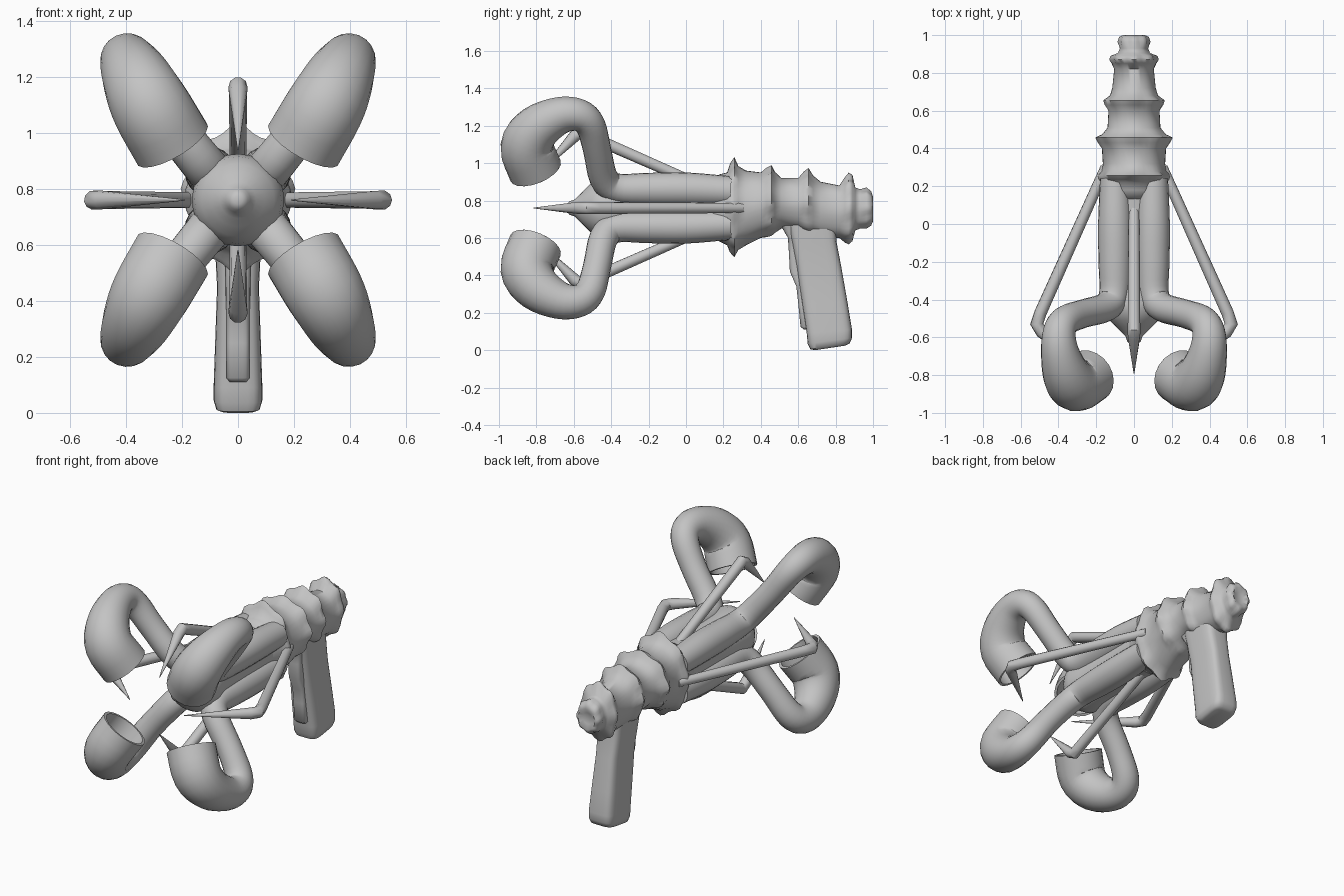
import bpy, bmesh, math
from mathutils import Vector

CZ = 0.76  # height of the barrel axis

metal = bpy.data.materials.new("plain grey")
metal.diffuse_color = (0.55, 0.55, 0.55, 1)


def loft(name, rings, angle=40):
    """Skin a list of equal-length rings and cap both ends."""
    bm = bmesh.new()
    rows = [[bm.verts.new(p) for p in ring] for ring in rings]
    n = len(rows[0])
    for a, b in zip(rows, rows[1:]):
        for i in range(n):
            bm.faces.new((a[i], a[(i + 1) % n], b[(i + 1) % n], b[i]))
    bm.faces.new(rows[0])
    bm.faces.new(rows[-1])
    bmesh.ops.recalc_face_normals(bm, faces=bm.faces)
    me = bpy.data.meshes.new(name)
    bm.to_mesh(me)
    bm.free()
    me.materials.append(metal)
    ob = bpy.data.objects.new(name, me)
    bpy.context.collection.objects.link(ob)
    bpy.ops.object.select_all(action='DESELECT')
    ob.select_set(True)
    bpy.context.view_layer.objects.active = ob
    bpy.ops.object.shade_smooth_by_angle(angle=math.radians(angle))
    return ob


def smooth_path(pts, steps):
    """Catmull-Rom through points of any dimension."""
    pts = [Vector(p) for p in pts]
    ext = [2 * pts[0] - pts[1]] + pts + [2 * pts[-1] - pts[-2]]
    out = []
    for a, b, c, d in zip(ext, ext[1:], ext[2:], ext[3:]):
        for k in range(steps):
            t = k / steps
            out.append(0.5 * (2 * b + (c - a) * t + (2 * a - 5 * b + 4 * c - d) * t * t
                              + (3 * b - a - 3 * c + d) * t ** 3))
    return out + [pts[-1]]


def sweep(pts, sides, wall=None, depth=0):
    """Rings along (x, y, z, radius) points; wall and depth hollow the end."""
    c = [Vector(p[:3]) for p in pts]
    up = Vector((0.3, 0.2, 1))
    rings, frames = [], []
    for i, p in enumerate(c):
        t = (c[min(i + 1, len(c) - 1)] - c[max(i - 1, 0)]).normalized()
        up = (up - t * up.dot(t)).normalized()
        frames.append((p, up.copy(), t.cross(up), pts[i][3]))
    if wall:
        frames += [(p, u, v, r - wall) for p, u, v, r in frames[:-depth - 1:-1]]
    for p, u, v, r in frames:
        rings.append([p + r * (u * math.cos(2 * math.pi * k / sides)
                               + v * math.sin(2 * math.pi * k / sides)) for k in range(sides)])
    return rings


# Four curled horns with open, flared mouths
HORN = [(0.10, 0.24, 0.09, 0.08), (0.10, 0.0, 0.10, 0.09), (0.10, -0.2, 0.10, 0.088),
        (0.105, -0.37, 0.105, 0.08), (0.15, -0.44, 0.16, 0.077), (0.27, -0.475, 0.31, 0.075),
        (0.36, -0.51, 0.44, 0.08), (0.395, -0.57, 0.495, 0.087), (0.393, -0.67, 0.495, 0.1),
        (0.36, -0.79, 0.43, 0.125), (0.31, -0.85, 0.33, 0.142), (0.235, -0.805, 0.20, 0.145)]
for sx, a in ((-1, "left"), (1, "right")):
    for sz, b in ((-1, "lower"), (1, "upper")):
        path = [(sx * x, y, CZ + sz * z, r) for x, y, z, r in smooth_path(HORN, 4)]
        loft(f"{b}_{a}_horn", sweep(path, 20, 0.016, 8), 50)

# Central core with a small nose
CORE = [(-0.635, 0.015), (-0.625, 0.035), (-0.595, 0.045), (-0.575, 0.065), (-0.545, 0.095),
        (-0.51, 0.13), (-0.47, 0.155), (-0.42, 0.165), (-0.34, 0.15), (0.1, 0.15), (0.25, 0.16)]
loft("core", sweep([(0, y, CZ, r) for y, r in CORE], 24), 50)

# Ribbed rear housing: y, half width, top, bottom, lobe strength
HOUSING = [(0.13, 0.15, 0.91, 0.61, 0), (0.18, 0.165, 0.94, 0.58, 0), (0.22, 0.175, 0.95, 0.56, 0),
           (0.235, 0.185, 0.99, 0.53, .03), (0.258, 0.185, 1.02, 0.51, .05),
           (0.28, 0.17, 0.98, 0.54, .02), (0.32, 0.165, 0.96, 0.56, 0),
           (0.40, 0.17, 0.95, 0.60, 0), (0.43, 0.185, 0.97, 0.61, .03),
           (0.457, 0.195, 0.98, 0.62, .05), (0.475, 0.165, 0.95, 0.63, .02),
           (0.51, 0.14, 0.92, 0.65, 0), (0.60, 0.135, 0.92, 0.64, 0),
           (0.63, 0.15, 0.95, 0.62, .03), (0.655, 0.155, 0.965, 0.61, .05),
           (0.68, 0.125, 0.93, 0.61, .02), (0.72, 0.115, 0.90, 0.60, 0),
           (0.82, 0.105, 0.88, 0.60, 0), (0.85, 0.115, 0.92, 0.58, .03),
           (0.87, 0.125, 0.94, 0.575, .05), (0.89, 0.12, 0.93, 0.59, .04),
           (0.905, 0.085, 0.87, 0.64, 0), (0.93, 0.075, 0.86, 0.65, 0),
           (0.965, 0.083, 0.865, 0.655, .05), (0.99, 0.075, 0.845, 0.67, .05),
           (1.0, 0.058, 0.82, 0.69, 0), (0.985, 0.035, 0.79, 0.72, 0)]
rings = []
for y, hx, top, bot, lobe in HOUSING:
    ring = []
    for k in range(40):
        t = 2 * math.pi * k / 40
        f = 1 + lobe * math.cos(8 * t)
        ring.append((hx * f * math.cos(t), y, (top + bot) / 2 + (top - bot) / 2 * f * math.sin(t)))
    rings.append(ring)
loft("ribbed_housing", rings, 60)


def rounded(levels, name):
    """Vertical loft of rounded rectangles: z, y front, y back, half width, slope."""
    rings = []
    for z, y0, y1, hx, tilt in levels:
        ring = []
        for k in range(24):
            t = 2 * math.pi * (k + 0.5) / 24
            c, s = math.cos(t), math.sin(t)
            px = math.copysign(abs(c) ** 0.45, c)
            py = math.copysign(abs(s) ** 0.45, s)
            ring.append((hx * px, (y0 + y1) / 2 + (y1 - y0) / 2 * py, z + tilt * py))
        rings.append(ring)
    loft(name, rings, 50)


# Pistol grip and its narrow front ridge
rounded([(0.012, 0.69, 0.85, 0.06, .012), (0.02, 0.665, 0.875, 0.078, .015),
         (0.05, 0.65, 0.888, 0.087, .015), (0.10, 0.645, 0.888, 0.087, .01),
         (0.25, 0.62, 0.865, 0.082, 0), (0.45, 0.59, 0.83, 0.075, 0),
         (0.58, 0.565, 0.805, 0.082, 0), (0.68, 0.54, 0.80, 0.085, 0)], "grip")
rounded([(0.11, 0.63, 0.70, 0.03, 0), (0.125, 0.612, 0.70, 0.042, 0), (0.25, 0.60, 0.70, 0.042, 0),
         (0.34, 0.59, 0.70, 0.042, 0), (0.42, 0.555, 0.68, 0.044, 0), (0.52, 0.55, 0.66, 0.046, 0),
         (0.60, 0.545, 0.66, 0.055, 0), (0.66, 0.51, 0.66, 0.07, 0), (0.70, 0.49, 0.66, 0.08, 0)],
        "grip_ridge")

# Four bent prongs, each a strut with an elbow and an inward spike
SIDE = [(0.15, 0.30, .028), (0.495, -0.47, .033), (0.515, -0.53, .035), (0.49, -0.57, .034),
        (0.19, -0.815, .002)]
UPRIGHT = [(0.06, 0.22, .028), (0.385, -0.52, .033), (0.405, -0.56, .034), (0.385, -0.595, .033),
           (0.18, -0.79, .002)]
for name, dx, dz, pts in (("left_prong", -1, 0, SIDE), ("right_prong", 1, 0, SIDE),
                          ("upper_prong", 0, 1, UPRIGHT), ("lower_prong", 0, -1, UPRIGHT)):
    loft(name, sweep([(dx * r, y, CZ + dz * r, w) for r, y, w in pts], 10), 40)
